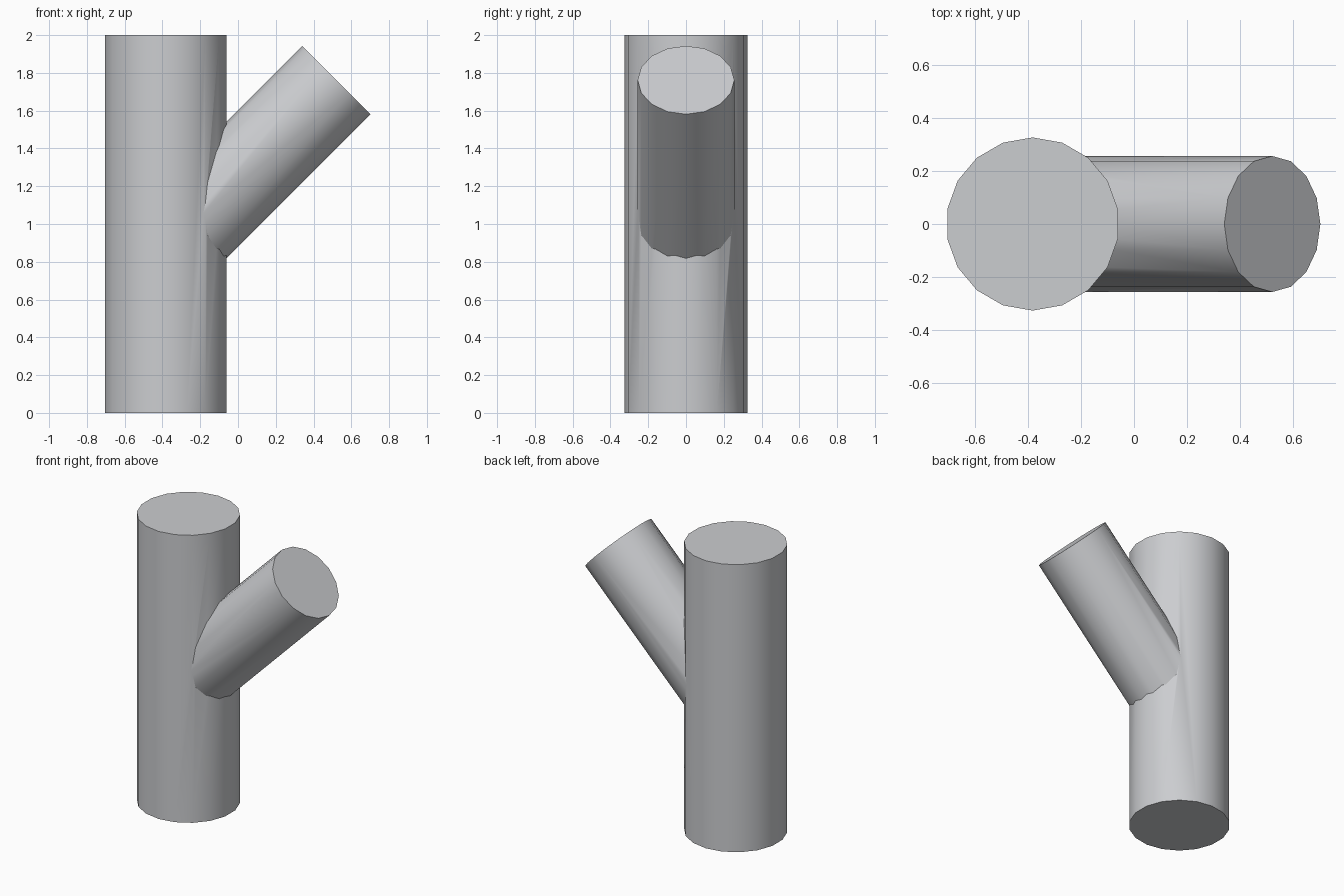
import bpy
from math import pi, radians, sqrt
from mathutils import Matrix, Vector

default = bpy.data.objects.get("Cube")
if default:
    bpy.data.objects.remove(default, do_unlink=True)

grey = bpy.data.materials.new("light grey")
grey.use_nodes = True
colour = (0.6, 0.61, 0.63, 1)
grey.diffuse_color = colour
grey.node_tree.nodes["Principled BSDF"].inputs["Base Color"].default_value = colour


def rod(name, sides, radius, start, end):
    """Closed cylinder between two points, with a corner facing the y axis."""
    start, end = Vector(start), Vector(end)
    axis = end - start
    bpy.ops.mesh.primitive_cylinder_add(vertices=sides, radius=radius, depth=axis.length)
    obj = bpy.context.object
    obj.name = name
    tilt = Matrix.Rotation(axis.angle(Vector((0, 0, 1))), 4, "Y")
    obj.data.transform(Matrix.Translation((start + end) / 2) @ tilt)
    obj.data.materials.append(grey)
    return obj


# Upright main tube
trunk_x = -0.382
trunk = rod("branched_tube", 18, 0.326, (trunk_x, 0, 0), (trunk_x, 0, 2))

# Side tube, rising at 45 degrees from the trunk's axis
tip = Vector((0.521, 0, 1.762))
reach = tip.x - trunk_x
branch = rod("side_branch", 16, 0.256, tip - Vector((reach, 0, reach)), tip)

# Join the two into one skin
union = trunk.modifiers.new("join", "BOOLEAN")
union.operation = "UNION"
union.solver = "EXACT"
union.object = branch
bpy.ops.object.select_all(action="DESELECT")
trunk.select_set(True)
bpy.context.view_layer.objects.active = trunk
bpy.ops.object.modifier_apply(modifier="join")
bpy.data.objects.remove(branch, do_unlink=True)
bpy.ops.object.shade_smooth_by_angle(angle=radians(30))
